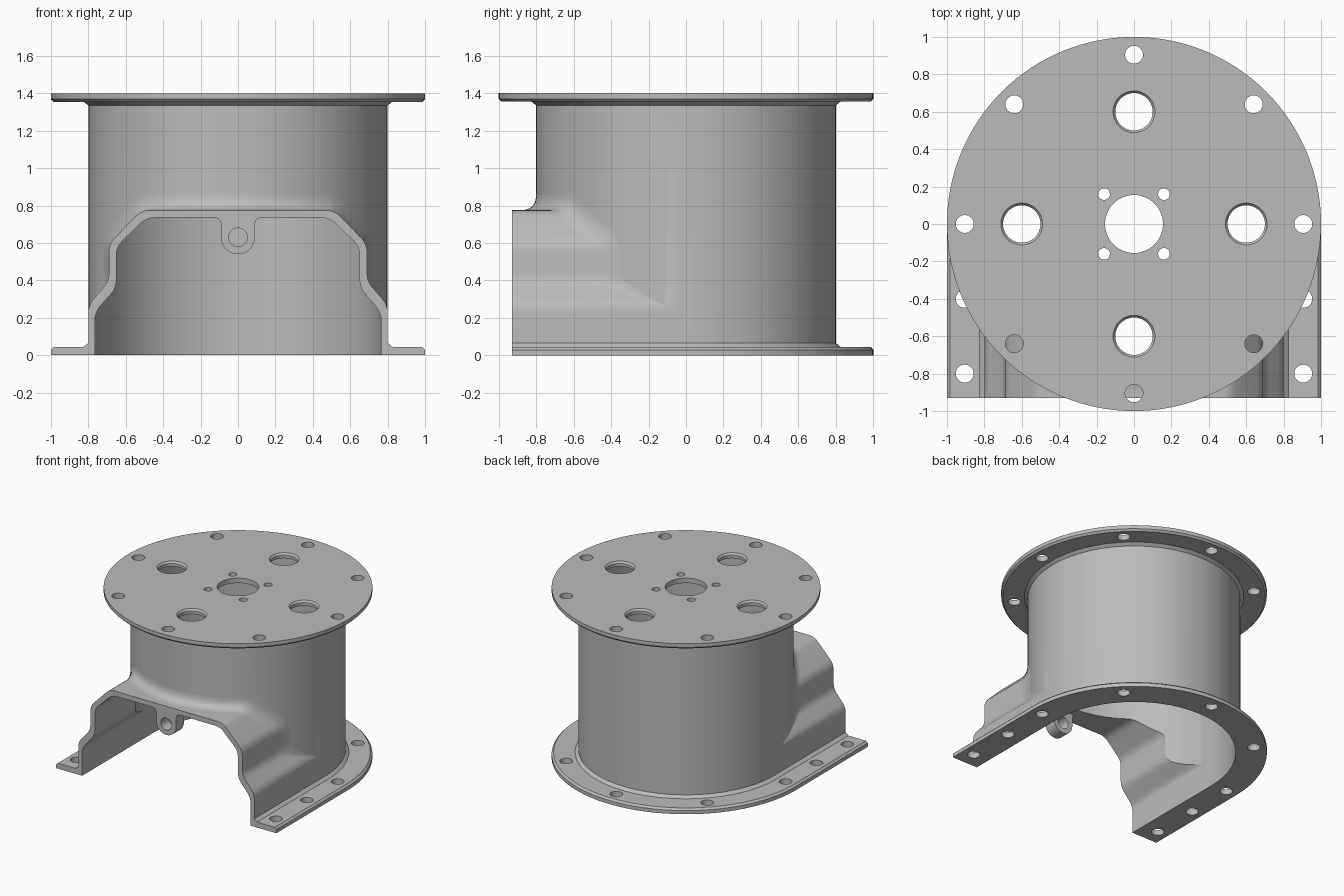
import bpy, bmesh, math
from mathutils import Vector

if "Cube" in bpy.data.objects:
    bpy.data.objects.remove(bpy.data.objects["Cube"])

metal = bpy.data.materials.new("light_grey_metal")
metal.use_nodes = True
metal.diffuse_color = (0.5, 0.5, 0.5, 1)
metal.node_tree.nodes["Principled BSDF"].inputs["Base Color"].default_value = (0.5, 0.5, 0.5, 1)

FRONT = -0.93


def make(name, bm, closed=True):
    if closed:
        bmesh.ops.recalc_face_normals(bm, faces=bm.faces)
    mesh = bpy.data.meshes.new(name)
    bm.to_mesh(mesh)
    bm.free()
    mesh.materials.append(metal)
    ob = bpy.data.objects.new(name, mesh)
    bpy.context.collection.objects.link(ob)
    return ob


def loft(bm, rings):
    """Join closed rings of points and cap both ends."""
    loops = [[bm.verts.new(p) for p in ring] for ring in rings]
    for a, b in zip(loops, loops[1:]):
        for i in range(len(a)):
            j = (i + 1) % len(a)
            bm.faces.new((a[i], a[j], b[j], b[i]))
    bm.faces.new(loops[0])
    bm.faces.new(loops[-1])


def lathe(bm, profile, x=0, y=0, n=32):
    turns = [2 * math.pi * i / n for i in range(n)]
    loft(bm, [[(x + r * math.cos(t), y + r * math.sin(t), z) for t in turns] for r, z in profile])


def extrude_y(bm, outline, y0, y1):
    loft(bm, [[(x, y, z) for x, z in outline] for y in (y0, y1)])


def boolean(target, tool, operation):
    mod = target.modifiers.new(operation.title(), "BOOLEAN")
    mod.operation, mod.solver, mod.object = operation, "EXACT", tool
    bpy.context.view_layer.objects.active = target
    bpy.ops.object.modifier_apply(modifier=mod.name)
    bpy.data.objects.remove(tool)


def rounded_arch(half, radius):
    """Mirror a half outline and round its inner corners."""
    pts = [Vector(p) for p in half]
    out = [pts[0]]
    for a, b, c in zip(pts, pts[1:], pts[2:]):
        p = b + (a - b).normalized() * radius
        q = b + (c - b).normalized() * radius
        for k in range(5):
            t = k / 4
            out.append(p * (1 - t) ** 2 + b * 2 * t * (1 - t) + q * t * t)
    return out + [Vector((-p.x, p.y)) for p in reversed(out)]


# Drum with the round top flange
bm = bmesh.new()
lathe(bm, [(0.8, 0.01), (0.8, 1.335), (0.825, 1.355), (0.985, 1.355), (1, 1.37), (1, 1.4)], n=128)
body = make("housing", bm)

# Angular hood running out to the front
outer = rounded_arch([(0.8, 0.005), (0.8, 0.27), (0.69, 0.395), (0.69, 0.595),
                      (0.515, 0.775), (0.2, 0.775)], 0.045)
bm = bmesh.new()
extrude_y(bm, outer, -0.97, 0.02)
boolean(body, make("hood", bm), "UNION")


# Base flange: half round at the back, straight at the sides
def base_ring(r, z):
    arc = [math.pi * i / 64 for i in range(65)]
    return [(r, -0.96, z)] + [(r * math.cos(t), r * math.sin(t), z) for t in arc] + [(-r, -0.96, z)]


bm = bmesh.new()
loft(bm, [base_ring(r, z) for r, z in
          [(1, 0), (1, 0.03), (0.985, 0.045), (0.825, 0.045), (0.795, 0.07)]])
boolean(body, make("base_flange", bm), "UNION")

# Hollow inside of the drum and the hood
bm = bmesh.new()
lathe(bm, [(0.765, -0.1), (0.765, 1.36)], n=128)
boolean(body, make("drum_hollow", bm), "DIFFERENCE")
inner = rounded_arch([(0.765, -0.1), (0.765, 0.23), (0.65, 0.36), (0.65, 0.58),
                      (0.49, 0.735), (0.2, 0.735)], 0.045)
bm = bmesh.new()
extrude_y(bm, inner, -1.1, 0.02)
boolean(body, make("hood_hollow", bm), "DIFFERENCE")

# Hanging lug under the hood rim
lug = [(0.12, 0.75), (0.115, 0.733), (0.098, 0.725), (0.09, 0.705)]
lug += [(0.09 * math.cos(t), 0.63 - 0.09 * math.sin(t)) for t in [math.pi * i / 24 for i in range(25)]]
lug += [(-x, z) for x, z in reversed(lug[:4])]
bm = bmesh.new()
extrude_y(bm, lug, -0.96, -0.83)
boolean(body, make("lug", bm), "UNION")
bm = bmesh.new()
turns = [2 * math.pi * i / 32 for i in range(32)]
extrude_y(bm, [(0.05 * math.cos(t), 0.63 + 0.05 * math.sin(t)) for t in turns], -1.1, -0.78)
boolean(body, make("lug_hole", bm), "DIFFERENCE")

# Trim the front flat
bm = bmesh.new()
extrude_y(bm, [(-1.2, -0.2), (1.2, -0.2), (1.2, 1.1), (-1.2, 1.1)], -1.3, FRONT)
boolean(body, make("front_trim", bm), "DIFFERENCE")

# Holes in the top plate and both flanges
bm = bmesh.new()
lathe(bm, [(0.155, 1.2), (0.155, 1.5)], n=48)
for i in range(8):
    c, s = math.cos(i * math.pi / 4), math.sin(i * math.pi / 4)
    lathe(bm, [(0.048, 1.3), (0.048, 1.5)], 0.905 * c, 0.905 * s)
    if i < 5:
        lathe(bm, [(0.048, -0.1), (0.048, 0.2)], 0.905 * c, 0.905 * s)
    if i % 2:
        lathe(bm, [(0.031, 1.2), (0.031, 1.5)], 0.226 * c, 0.226 * s)
    else:
        lathe(bm, [(0.1, 1.2), (0.1, 1.385), (0.112, 1.4), (0.112, 1.5)], 0.6 * c, 0.6 * s, 48)
for x in (-0.905, 0.905):
    for y in (-0.4, -0.8):
        lathe(bm, [(0.048, -0.1), (0.048, 0.2)], x, y)
boolean(body, make("bolt_holes", bm), "DIFFERENCE")

# Soft blend where the hood meets the drum
path = []
for a, b in zip(outer, outer[1:]):
    steps = max(1, math.ceil((b - a).length / 0.04))
    path += [a.lerp(b, k / steps) for k in range(steps)]
path = [p for p in path if abs(p.x) < 0.785 and p.y > 0.27]
bm = bmesh.new()
rows = []
for i, p in enumerate(path):
    d = path[min(i + 1, len(path) - 1)] - path[max(i - 1, 0)]
    n = Vector((d.y, -d.x)).normalized()
    reach = 0.085 * min(1, (0.8 - abs(p.x)) / 0.11 + 0.05)
    q = p + n * reach
    corner = Vector((p.x, -math.sqrt(0.64 - p.x ** 2), p.y))
    start = Vector((p.x, max(FRONT, corner.y - reach), p.y))
    qx = max(-0.798, min(0.798, q.x))
    end = Vector((qx, -math.sqrt(0.64 - qx ** 2), q.y))
    rows.append([bm.verts.new(start * (1 - t) ** 2 + corner * 2 * t * (1 - t) + end * t * t)
                 for t in [k / 8 for k in range(9)]])
for a, b in zip(rows, rows[1:]):
    for k in range(8):
        bm.faces.new((a[k], a[k + 1], b[k + 1], b[k]))
bm.normal_update()
if sum(f.normal.z for f in bm.faces) < 0:
    bmesh.ops.reverse_faces(bm, faces=bm.faces)
blend = make("hood_blend", bm, closed=False)

for ob in (body, blend):
    bpy.ops.object.select_all(action="DESELECT")
    ob.select_set(True)
    bpy.context.view_layer.objects.active = ob
    bpy.ops.object.shade_smooth_by_angle(angle=math.radians(25))
